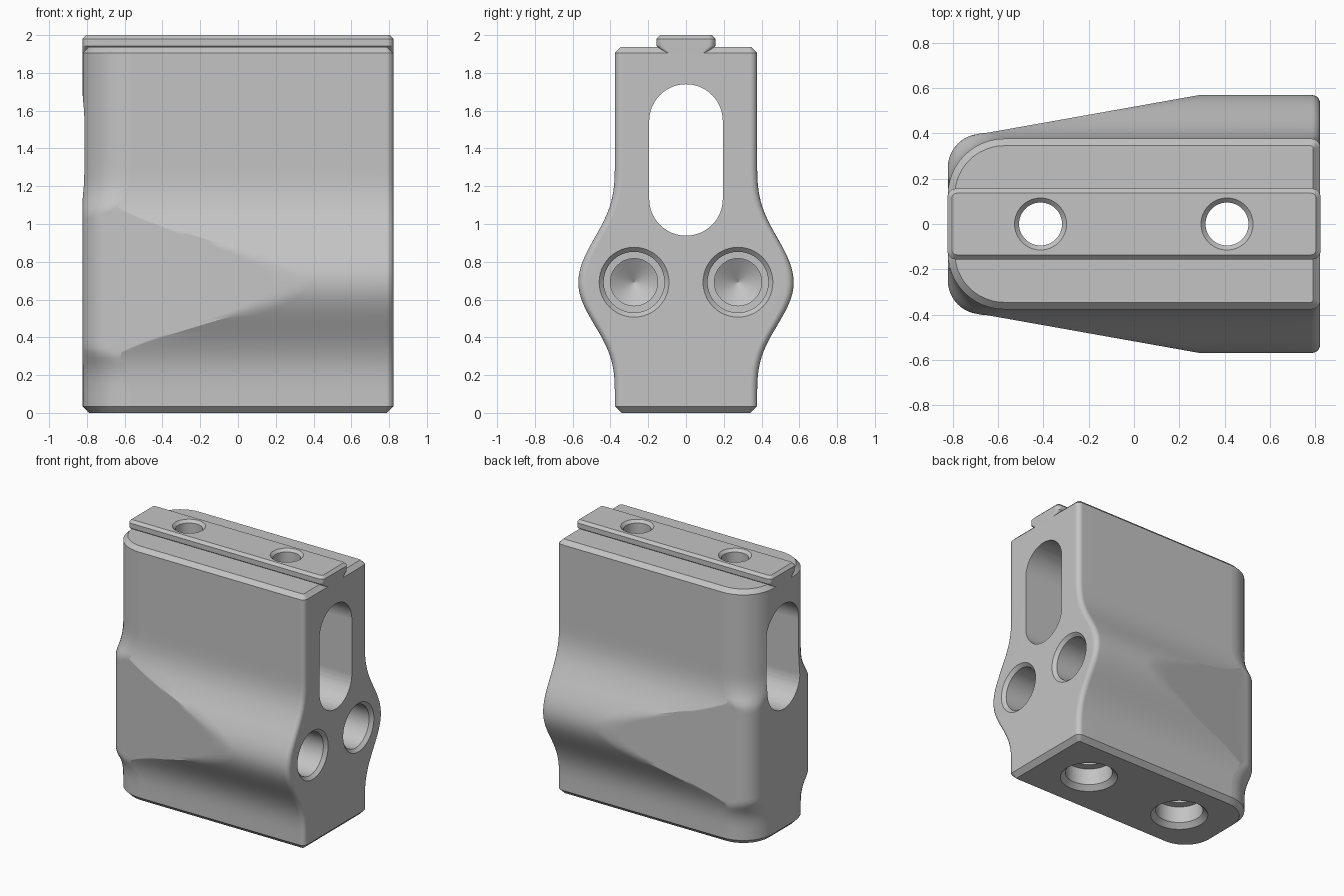
import bpy, bmesh, math
from mathutils import Matrix

if "Cube" in bpy.data.objects:
    bpy.data.objects.remove(bpy.data.objects["Cube"], do_unlink=True)

grey = bpy.data.materials.new("plain_grey")
grey.use_nodes = True
grey.diffuse_color = (0.55, 0.55, 0.55, 1)
grey.node_tree.nodes["Principled BSDF"].inputs["Base Color"].default_value = (0.55, 0.55, 0.55, 1)


def loft(name, rings, capped=True):
    """Skin a list of equal-length closed rings."""
    bm = bmesh.new()
    loops = [[bm.verts.new(p) for p in ring] for ring in rings]
    for a, b in zip(loops, loops[1:]):
        for i in range(len(a)):
            j = (i + 1) % len(a)
            bm.faces.new((a[i], a[j], b[j], b[i]))
    if capped:
        bm.faces.new(loops[0])
        bm.faces.new(loops[-1])
    bmesh.ops.recalc_face_normals(bm, faces=bm.faces[:])
    mesh = bpy.data.meshes.new(name)
    bm.to_mesh(mesh)
    bm.free()
    mesh.materials.append(grey)
    obj = bpy.data.objects.new(name, mesh)
    bpy.context.collection.objects.link(obj)
    return obj


def lathe(name, profile, matrix, n=48):
    """Round cutter from (radius, depth) pairs along local z."""
    ring = [2 * math.pi * i / n for i in range(n)]
    obj = loft(name, [[(r * math.cos(a), r * math.sin(a), z) for a in ring] for r, z in profile])
    obj.data.transform(matrix)
    obj.hide_render = True
    return obj


def arc(cx, cy, r, start, end, n):
    angles = [math.radians(start + (end - start) * i / n) for i in range(n + 1)]
    return [(cx + r * math.cos(a), cy + r * math.sin(a)) for a in angles]


def mirrored(half, z):
    return [(x, y, z) for x, y in half] + [(x, -y, z) for x, y in reversed(half)]


# Body: side bulge limited by a tapering plan outline
END, WIDTH, BULGE = 0.823, 0.377, 0.193


def half_width(z):
    t = (z - 0.69) / 0.64 if z > 0.69 else (0.69 - z) / 0.61
    return WIDTH + BULGE * math.cos(math.pi / 2 * min(t, 1)) ** 3.3


def taper(x):
    return 0.57 - 0.178 * max(0, 0.29 - x)


def body_ring(z, inset=0):
    w = half_width(z)
    r = 0.25 - 0.1 * min(1, (w - WIDTH) / 0.04) - inset
    end, small = END - inset, 0.038 if inset == 0 else 0.012
    start, stop = end - small, -end + r
    bend = max(stop + 0.01, min(0.29, 0.29 - (0.57 - w) / 0.178))

    def limit(x):
        return min(w, taper(x)) - inset

    half = arc(start, limit(start) - small, small, 0, 90, 5)
    half += [(start + (bend - start) * i / 6, limit(start + (bend - start) * i / 6)) for i in range(1, 7)]
    half += [(bend + (stop - bend) * i / 8, limit(bend + (stop - bend) * i / 8)) for i in range(1, 8)]
    half += arc(stop, limit(stop) - r, r, 90, 180, 12)
    return mirrored(half, z)


levels = [0.035 + (1.4 - 0.035) * i / 48 for i in range(49)]
rings = [body_ring(0, 0.035)] + [body_ring(z) for z in levels]
rings += [body_ring(1.905), body_ring(1.936, 0.031)]
body = loft("clamp_body", rings)


# Top rail with undercut sides and a chamfered rim
def rail_ring(z, hx, hy, r=0.035):
    return mirrored(arc(hx - r, hy - r, r, 0, 90, 5) + arc(r - hx, hy - r, r, 90, 180, 5), z)


rail = loft("top_rail", [rail_ring(1.85, 0.81, 0.113), rail_ring(1.903, 0.824, 0.113),
                         rail_ring(1.943, 0.824, 0.156), rail_ring(1.98, 0.824, 0.156),
                         rail_ring(2.0, 0.804, 0.136, 0.02)])

# Long window running through the length
outline = arc(0, 1.545, 0.195, 0, 180, 24) + arc(0, 1.133, 0.195, 180, 360, 24)
window = loft("window_cutter", [[(x, y, z) for y, z in outline] for x in (-1, 1)])
cutters = [window]

# Vertical screw holes and the pair of blind bores in the flat end
for x in (-0.413, 0.411):
    at = Matrix.Translation((x, 0, 0))
    cutters.append(lathe("top_hole_cutter", [(0.095, 1.5), (0.095, 1.98), (0.115, 2.0), (0.115, 2.1)], at))
    cutters.append(lathe("bottom_hole_cutter", [(0.2, -0.1), (0.2, 0), (0.165, 0.035), (0.165, 0.16),
                                                (0.105, 0.161), (0.105, 1.1)], at))
for y in (-0.275, 0.275):
    at = Matrix.Translation((END, y, 0.692)) @ Matrix.Rotation(-math.pi / 2, 4, "Y")
    cutters.append(lathe("end_bore_cutter", [(0.185, -0.1), (0.185, 0), (0.161, 0.024), (0.161, 0.8),
                                             (0.125, 0.801), (0.125, 1.05), (0.001, 1.13)], at))

# Combine, then discard the helpers
bpy.context.view_layer.objects.active = body
for tool, mode in [(rail, "UNION")] + [(c, "DIFFERENCE") for c in cutters]:
    mod = body.modifiers.new("combine", "BOOLEAN")
    mod.operation, mod.solver, mod.object = mode, "EXACT", tool
    bpy.ops.object.modifier_apply(modifier=mod.name)
    bpy.data.objects.remove(tool, do_unlink=True)

# Smooth shading with crisp edges
for o in bpy.context.selected_objects:
    o.select_set(False)
body.select_set(True)
bpy.ops.object.shade_smooth_by_angle(angle=math.radians(30))
weighted = body.modifiers.new("weighted_normals", "WEIGHTED_NORMAL")
weighted.keep_sharp = True
